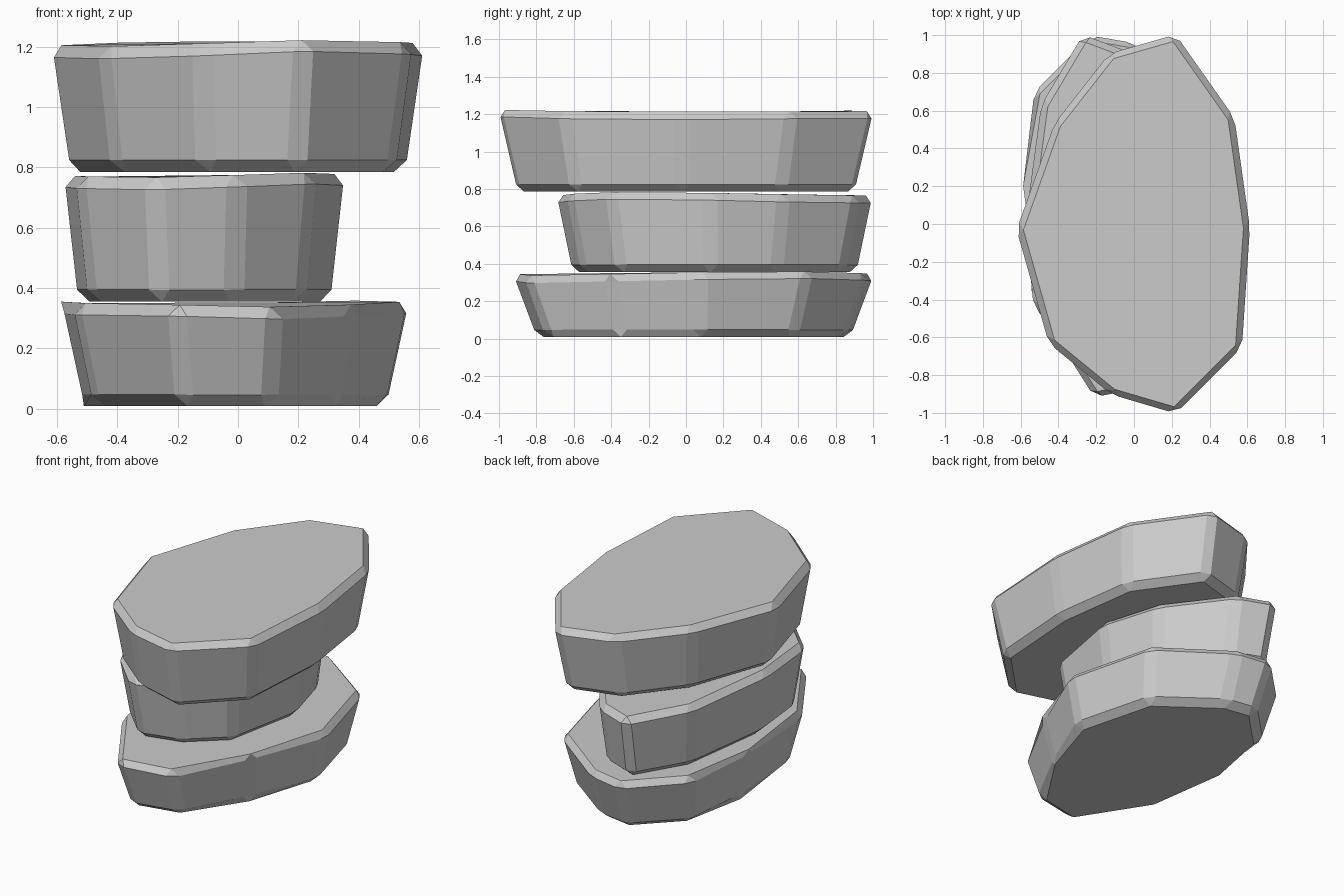
import bpy, bmesh

if "Cube" in bpy.data.objects:
    bpy.data.objects.remove(bpy.data.objects["Cube"])

# Each stone: rim outline (x, y, top height), bottom height, bottom taper
STONES = {
    "bottom_stone": ([(-.21, -.92, .345), (.13, -.85, .335), (.37, -.40, .345), (.57, .08, .355),
                      (.42, .65, .36), (.0, .96, .35), (-.23, 1.0, .345), (-.53, .70, .35),
                      (-.58, .20, .355), (-.54, -.40, .35)], .008, .87),
    "middle_stone": ([(-.28, -.69, .765), (.0, -.62, .775), (.25, -.40, .785), (.355, .13, .78),
                      (.25, .52, .77), (-.03, .91, .765), (-.27, 1.0, .765), (-.49, .63, .77),
                      (-.575, .0, .775), (-.53, -.44, .77)], .355, .90),
    "top_stone": ([(.22, -1.0, 1.225), (.57, -.65, 1.215), (.612, -.02, 1.21), (.53, .56, 1.215),
                   (.22, 1.0, 1.215), (-.13, .90, 1.22), (-.42, .53, 1.215), (-.62, -.03, 1.205),
                   (-.45, -.63, 1.20), (-.12, -.90, 1.21)], .785, .90),
}


def stone(name, rim, z_bottom, taper, grow=1.012):
    cx = (min(p[0] for p in rim) + max(p[0] for p in rim)) / 2
    cy = (min(p[1] for p in rim) + max(p[1] for p in rim)) / 2

    def ring(scale, z=None):
        return [bm.verts.new((cx + (x - cx) * scale, cy + (y - cy) * scale,
                              h if z is None else z)) for x, y, h in rim]

    # Tapered slab with an irregular outline
    bm = bmesh.new()
    low, high = ring(taper * grow, z_bottom), ring(grow)
    n = len(rim)
    for i in range(n):
        j = (i + 1) % n
        bm.faces.new((low[i], low[j], high[j], high[i]))
    bm.faces.new(high)
    bm.faces.new(low[::-1])

    # Chipped flat edges all around
    bmesh.ops.bevel(bm, geom=bm.edges[:], offset=.04, offset_type='OFFSET',
                    segments=1, affect='EDGES', clamp_overlap=True)
    bmesh.ops.recalc_face_normals(bm, faces=bm.faces[:])
    mesh = bpy.data.meshes.new(name)
    bm.to_mesh(mesh)
    bm.free()
    obj = bpy.data.objects.new(name, mesh)
    bpy.context.collection.objects.link(obj)
    return obj


for stone_name, (outline, base, narrowing) in STONES.items():
    stone(stone_name, outline, base, narrowing)
